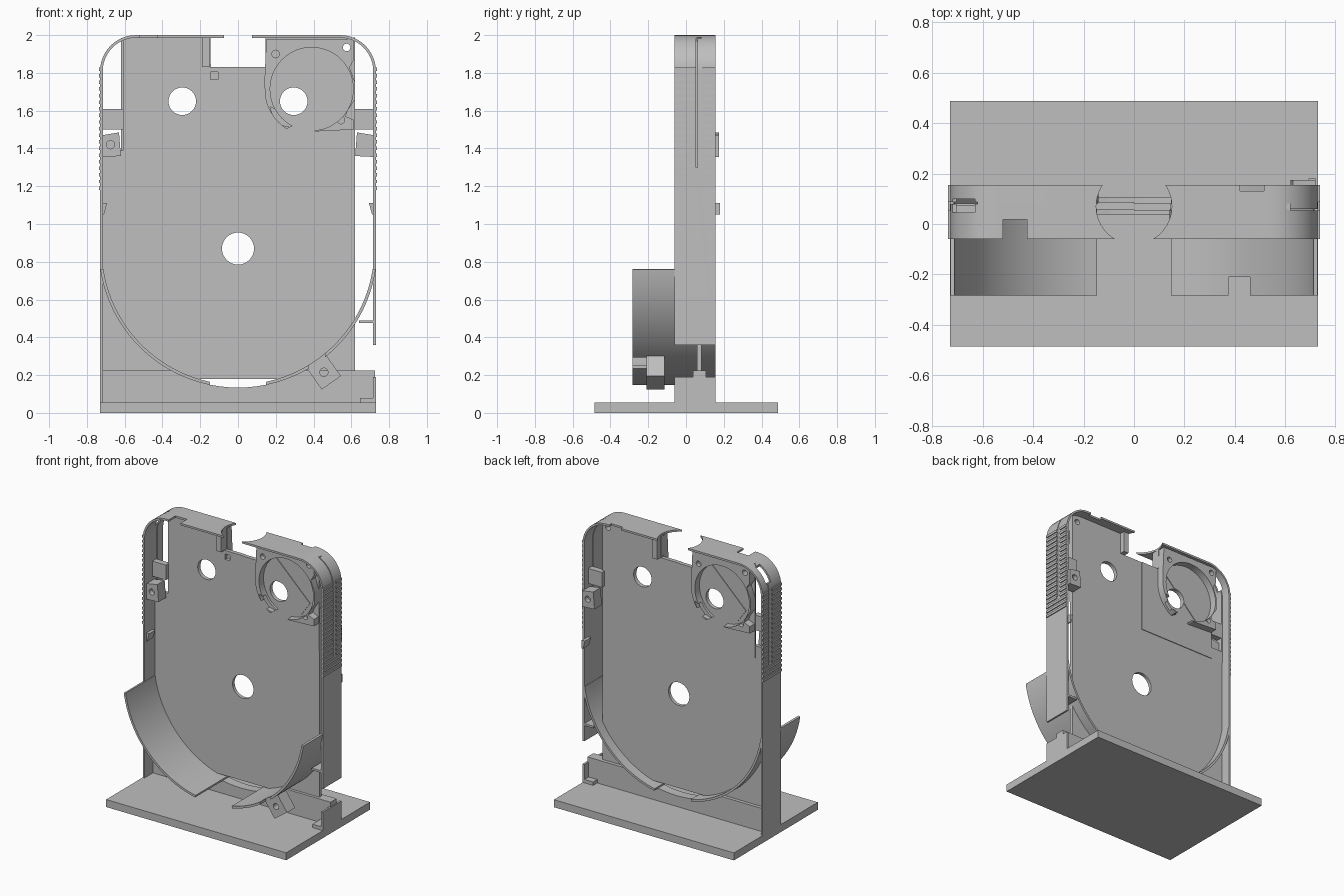
import bpy, bmesh, math
from mathutils import Matrix, Vector

if "Cube" in bpy.data.objects:
    bpy.data.objects.remove(bpy.data.objects["Cube"])

GREY = (0.52, 0.52, 0.52, 1)
grey = bpy.data.materials.new("plain_grey")
grey.use_nodes = True
grey.diffuse_color = GREY
grey.node_tree.nodes["Principled BSDF"].inputs["Base Color"].default_value = GREY

FRONT, BACK = -0.06, 0.155      # depth of the housing
PANEL = (0.058, 0.082)          # depth of the middle panel
CZ, R = 0.87, 0.737             # centre height and radius of the round cradle


def prism(name, pts, y0, y1):
    """Extrude an (x, z) outline from y0 to y1."""
    bm = bmesh.new()
    face = bm.faces.new([bm.verts.new((x, y0, z)) for x, z in pts])
    out = bmesh.ops.extrude_face_region(bm, geom=[face])
    verts = [v for v in out["geom"] if isinstance(v, bmesh.types.BMVert)]
    bmesh.ops.translate(bm, verts=verts, vec=(0, y1 - y0, 0))
    bmesh.ops.recalc_face_normals(bm, faces=bm.faces)
    mesh = bpy.data.meshes.new(name)
    bm.to_mesh(mesh)
    bm.free()
    ob = bpy.data.objects.new(name, mesh)
    bpy.context.collection.objects.link(ob)
    mesh.materials.append(grey)
    return ob


def box(name, x, y, z):
    return prism(name, [(x[0], z[0]), (x[1], z[0]), (x[1], z[1]), (x[0], z[1])], *y)


def arc(cx, cz, r, a0, a1, n):
    angles = [math.radians(a0 + (a1 - a0) * i / n) for i in range(n + 1)]
    return [(cx + r * math.cos(a), cz + r * math.sin(a)) for a in angles]


def disc(cx, cz, r, y, n=32):
    return prism("cutter", arc(cx, cz, r, 0, 360, n)[:-1], *y)


def cut(ob, *cutters):
    for c in cutters:
        c.hide_render = True
        mod = ob.modifiers.new("cut", "BOOLEAN")
        mod.operation, mod.solver, mod.object = "DIFFERENCE", "EXACT", c
        bpy.context.view_layer.objects.active = ob
        bpy.ops.object.modifier_apply(modifier=mod.name)
        bpy.data.objects.remove(c)


def smooth(ob):
    bpy.ops.object.select_all(action="DESELECT")
    ob.select_set(True)
    bpy.context.view_layer.objects.active = ob
    bpy.ops.object.shade_smooth_by_angle(angle=math.radians(30))


def turned(ob, name):
    """Copy turned half round about the middle panel."""
    copy = ob.copy()
    copy.data = ob.data.copy()
    copy.name = name
    bpy.context.collection.objects.link(copy)
    copy.data.transform(Matrix.Translation((0, sum(PANEL), 0)) @ Matrix.Rotation(math.pi, 4, "Z"))
    return copy


# Foot and the web that joins it to the panel
box("base_plate", (-0.73, 0.73), (-0.485, 0.488), (0, 0.055))
web = box("base_web", (-0.725, 0.725), (0.037, 0.107), (0.05, 0.225))
cut(web, disc(0, CZ, R - 0.001, (-0.2, 0.3), 96))
box("end_bracket_floor", (0.645, 0.73), (FRONT, BACK), (0.05, 0.08))
box("end_bracket_wall", (0.715, 0.73), (FRONT, BACK), (0.05, 0.19))


# Housing band: left side, rounded top, right side
def band(r_off):
    w, top, r = 0.73 - r_off, 2 - r_off, 0.19 - r_off
    return ([(-w, 0.05)] + arc(r - w, top - r, r, 180, 90, 12)
            + arc(w - r, top - r, r, 90, 0, 12) + [(w, 0.36)])


shell = prism("housing_band", band(0) + band(0.014)[::-1], FRONT, BACK)
finger_gap = disc(0, 0, 0.15, (-0.2, 0.2), 48)
finger_gap.data.transform(Matrix.Translation((0, 0.07, 2)) @ Matrix.Rotation(math.pi / 2, 4, "X"))
cut(shell, finger_gap,
    box("cutter", (-0.07, 0.07), (-0.1, 0.2), (1.9, 2.1)),
    box("cutter", (-0.52, -0.425), (-0.1, 0.017), (1.9, 2.1)),
    box("cutter", (0.42, 0.515), (0.13, 0.2), (1.9, 2.1)),
    box("cutter", (-0.72, -0.63), (0.045, 0.1), (1.87, 2.1)),
    box("cutter", (0.62, 0.8), (0.053, 0.06), (1.3, 2.1)),
    box("cutter", (-0.8, -0.62), (0.08, 0.087), (1.3, 2.1)))
smooth(shell)

# Grip ribs on both sides
for side, label in ((-1, "right"), (1, "left")):
    for i in range(19):
        z = 1.19 + i * 0.035
        x = sorted((side * 0.728, side * 0.737))
        # split around the slit in the side
        for y in ((FRONT, 0.053), (0.088, BACK)) if i > 2 else ((FRONT, BACK),):
            box(f"{label}_rib", x, y, (z - 0.009, z + 0.009))

# Middle panel
panel = prism("middle_panel", [
    (-0.72, 0.18), (0.62, 0.18), (0.62, 1.988), (0.145, 1.988), (0.145, 1.83),
    (-0.15, 1.83), (-0.15, 1.988), (-0.61, 1.988), (-0.61, 1.39), (-0.72, 1.39)], *PANEL)
# Raised quarter sheets and slanted strips, front and back
quarter = prism("front_quarter_sheet", [
    (0, 1.3), (0.62, 1.3), (0.62, 1.985), (0.145, 1.985), (0.145, 1.83), (0, 1.83)],
    PANEL[0] - 0.005, PANEL[0] + 0.001)
strip = prism("front_slanted_strip", [(0.19, 1.82), (0.48, 1.53), (0.55, 1.63), (0.27, 1.9)],
              PANEL[0] - 0.01, PANEL[0] - 0.003)
sheets = [quarter, strip, turned(quarter, "back_quarter_sheet"), turned(strip, "back_slanted_strip")]
for ob in [panel] + sheets:
    cut(ob, disc(0.295, 1.65, 0.073, (-0.2, 0.3)), disc(-0.295, 1.65, 0.073, (-0.2, 0.3)))
cut(panel, disc(0, CZ, 0.085, (-0.2, 0.3)),
    box("cutter", (-0.145, -0.105), (-0.2, 0.3), (1.765, 1.805)))

# Fan brackets, one on each face of the panel
bracket = prism("front_fan_bracket",
                [(0.15, 1.98), (0.14, 1.75)] + arc(0.39, 1.715, 0.25, 190, 238, 8)
                + [(0.33, 1.54), (0.41, 1.49), (0.615, 1.5), (0.615, 1.55), (0.57, 1.57),
                   (0.58, 1.6), (0.62, 1.66), (0.62, 1.75), (0.59, 1.83), (0.615, 1.87),
                   (0.615, 1.98)], 0.0, PANEL[0])
cut(bracket, disc(0.39, 1.715, 0.22, (-0.2, 0.3), 48),
    disc(0.2, 1.9, 0.02, (-0.2, 0.03), 16),
    disc(0.545, 1.55, 0.02, (-0.2, 0.03), 16),
    disc(0.575, 1.935, 0.02, (-0.2, 0.3), 16),
    prism("cutter", [(0.17, 1.62), (0.2, 1.53), (0.34, 1.5), (0.3, 1.56)], -0.1, 0.035))
rear_bracket = turned(bracket, "back_fan_bracket")
cut(panel, disc(0.575, 1.935, 0.02, (-0.2, 0.3), 16))
cut(quarter, disc(0.575, 1.935, 0.02, (-0.2, 0.3), 16))
for ob in (bracket, rear_bracket):
    smooth(ob)
post = box("front_gap_post", (-0.19, -0.15), (0.02, PANEL[0]), (1.83, 1.985))
turned(post, "back_gap_post")

# Side tabs, screw blocks and small clips inside the band
tab = box("right_side_tab", (-0.72, -0.605), (0.03, 0.075), (1.5, 1.61))
block = prism("right_screw_block", [(-0.72, 1.355), (-0.62, 1.36), (-0.63, 1.485), (-0.72, 1.47)],
              -0.035, 0.05)
cut(block, disc(-0.675, 1.42, 0.022, (-0.1, 0.0), 16))
clip = prism("right_small_clip", [(-0.72, 1.05), (-0.71, 1.05), (-0.693, 1.11), (-0.72, 1.11)], -0.04, 0.03)
for ob, name in ((tab, "left_side_tab"), (block, "left_screw_block"), (clip, "left_small_clip")):
    turned(ob, name)
box("left_ledge", (0.64, 0.72), (FRONT, BACK), (0.475, 0.49))

# Round cradle wings, open at the bottom and reaching out in front
a_top, a_gap = math.degrees(math.asin((0.76 - CZ) / R)), math.degrees(math.acos(0.15 / R))
for side, label in ((-1, "right"), (1, "left")):
    for part, y, a0 in (("wing", (-0.283, FRONT), a_top), ("cradle", (FRONT, BACK), a_top)):
        outline = arc(0, CZ, R, a0, -a_gap, 32) + arc(0, CZ, R - 0.016, -a_gap, a0, 32)
        ob = prism(f"{label}_{part}", [(side * x, z) for x, z in outline], *y)
        if side > 0 and part == "wing":
            cut(ob, box("cutter", (0.375, 0.46), (-0.4, -0.21), (0.1, 0.42)))
        smooth(ob)

# Tilted cable block under the left wing
cable = box("cable_block", (-0.062, 0.062), (-0.21, -0.115), (-0.068, 0.068))
cut(cable, disc(0, 0, 0.022, (-0.3, 0.1), 16))
cable.data.transform(Matrix.Translation((0.455, 0, 0.215)) @ Matrix.Rotation(math.radians(-35), 4, "Y"))
